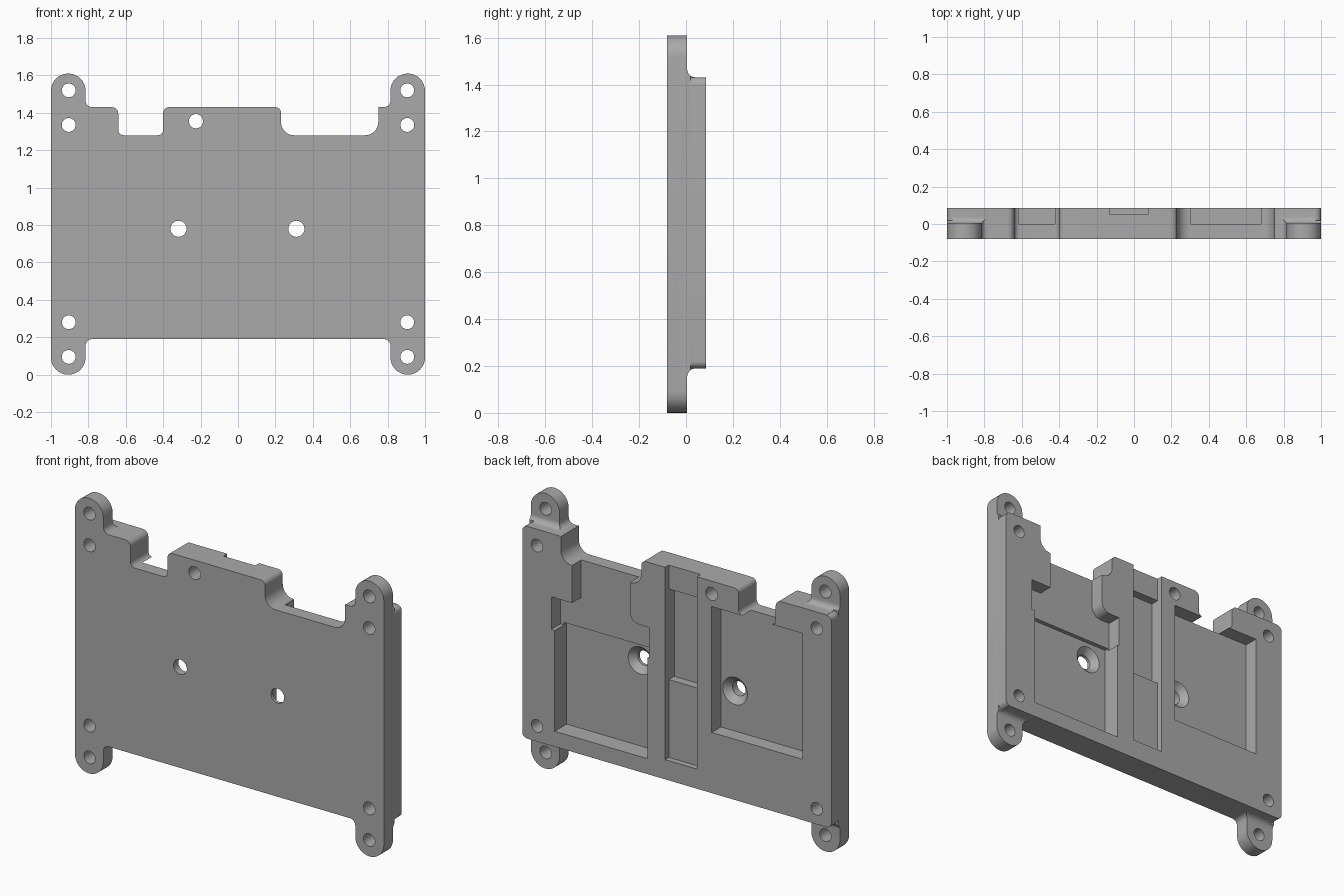
import bpy, bmesh, math
from mathutils import Vector, Matrix

cube = bpy.data.objects.get("Cube")
if cube:
    bpy.data.objects.remove(cube)

FRONT, BACK, EAR_BACK = -0.08, 0.085, 0.005
TOP, BOTTOM = 1.43, 0.19


def rounded(corners, steps=8):
    """Round each (a, b, radius) corner of a closed polygon."""
    out = []
    for i, (a, b, r) in enumerate(corners):
        p = Vector((a, b))
        if r == 0:
            out.append(p)
            continue
        u = (Vector(corners[i - 1][:2]) - p).normalized()
        v = (Vector(corners[(i + 1) % len(corners)][:2]) - p).normalized()
        half = u.angle(v) / 2
        centre = p + (u + v).normalized() * (r / math.sin(half))
        start = p + u * (r / math.tan(half)) - centre
        end = p + v * (r / math.tan(half)) - centre
        sweep = start.angle_signed(end)
        for k in range(steps + 1):
            out.append(centre + Matrix.Rotation(-sweep * k / steps, 2) @ start)
    return out


def make_object(name, bm):
    bmesh.ops.recalc_face_normals(bm, faces=bm.faces)
    mesh = bpy.data.meshes.new(name)
    bm.to_mesh(mesh)
    bm.free()
    ob = bpy.data.objects.new(name, mesh)
    bpy.context.collection.objects.link(ob)
    return ob


def prism(name, points, lo, hi, axis="y"):
    """Extrude an xz outline along y, or a yz outline along x."""
    bm = bmesh.new()
    place = (lambda p, d: (p[0], d, p[1])) if axis == "y" else (lambda p, d: (d, p[0], p[1]))
    face = bm.faces.new([bm.verts.new(place(p, lo)) for p in points])
    moved = bmesh.ops.extrude_face_region(bm, geom=[face])["geom"]
    shift = (0, hi - lo, 0) if axis == "y" else (hi - lo, 0, 0)
    bmesh.ops.translate(bm, vec=shift, verts=[g for g in moved if isinstance(g, bmesh.types.BMVert)])
    return make_object(name, bm)


def turned(name, x, z, y0, y1, r0, r1):
    """Cylinder or cone along y, from radius r0 at y0 to r1 at y1."""
    bm = bmesh.new()
    bmesh.ops.create_cone(bm, cap_ends=True, segments=32, radius1=r0, radius2=r1, depth=y1 - y0,
                          matrix=Matrix.Translation((x, (y0 + y1) / 2, z)) @ Matrix.Rotation(-math.pi / 2, 4, "X"))
    return make_object(name, bm)


def cut(cutter):
    mod = plate.modifiers.new("cut", "BOOLEAN")
    mod.operation, mod.solver, mod.object = "DIFFERENCE", "EXACT", cutter
    bpy.context.view_layer.objects.active = plate
    bpy.ops.object.modifier_apply(modifier=mod.name)
    bpy.data.objects.remove(cutter)


def box(x0, x1, z0, z1):
    return [(x0, z0), (x1, z0), (x1, z1), (x0, z1)]


# Plate outline with four ears and two top notches
E, F = 0.092, 0.035
outline = rounded([
    (-1, 0, E), (-0.815, 0, E), (-0.815, BOTTOM, F),
    (0.815, BOTTOM, F), (0.815, 0, E), (1, 0, E),
    (1, 1.61, E), (0.815, 1.61, E), (0.815, TOP, F),
    (0.75, TOP, 0), (0.75, 1.28, 0.07), (0.23, 1.28, 0.07), (0.23, TOP, 0.03),
    (-0.4, TOP, 0.03), (-0.4, 1.28, 0.03), (-0.64, 1.28, 0.03), (-0.64, TOP, 0.035),
    (-0.815, TOP, F), (-0.815, 1.61, E), (-1, 1.61, E)])
plate = prism("mounting_plate", outline, FRONT, BACK)

# Thin the ears at the back, leaving a cove where they meet the body
for x in (-1.1, 0.77):
    for z, end in ((TOP + 0.001, 1.7), (BOTTOM - 0.001, -0.1)):
        cut(prism("ear_cutter", rounded([(EAR_BACK, z, 0.035), (0.2, z, 0), (0.2, end, 0), (EAR_BACK, end, 0)]),
                  x, x + 0.33, "x"))

# Round the outer corners of the raised back
for s in (-1, 1):
    for z, d in ((TOP, 1), (BOTTOM, -1)):
        r = 0.03
        arc = [(s * (1 - r + r * math.sin(t * math.pi / 16)), z - d * r * (1 - math.cos(t * math.pi / 16)))
               for t in range(9)]
        cut(prism("corner_cutter", arc + [(s * 1.02, z - d * r), (s * 1.02, z + d * 0.02),
                                          (s * (1 - r), z + d * 0.02)], 0.02, 0.1))

# Stepped pocket on the left, open into the wide notch
cut(prism("left_upper_pocket", rounded([
    (0.18, 0.87, 0), (0.812, 0.87, 0), (0.812, 1.06, 0), (0.678, 1.06, 0),
    (0.678, 1.3, 0), (0.304, 1.3, 0), (0.304, 1.05, 0.06), (0.18, 1.05, 0)]), 0, 0.1))
# keep the lower pocket a little narrower and deeper
cut(prism("left_lower_pocket", box(0.19, 0.79, 0.28, 0.885), -0.025, 0.1))

# Pocket on the right, open into the narrow notch
cut(prism("right_pocket", box(-0.814, -0.226, 0.545, 1.281), 0, 0.1))

# Middle channel with a deeper centre section
cut(prism("channel", box(-0.13, 0.076, 0.305, 1.5), 0.05, 0.1))
cut(prism("deep_channel", box(-0.13, 0.076, 0.76, 1.29), 0, 0.1))

# Through holes
for x in (-0.905, 0.905):
    for z in (0.095, 0.28, 1.335, 1.52):
        cut(turned("hole", x, z, -0.2, 0.2, 0.037, 0.037))
cut(turned("hole", -0.225, 1.355, -0.2, 0.2, 0.038, 0.038))

# Countersunk screw holes in the pocket floors
for x, floor in ((-0.318, 0), (0.312, -0.025)):
    cut(turned("screw_hole", x, 0.78, -0.2, 0.2, 0.043, 0.043))
    cut(turned("countersink", x, 0.78, floor - 0.037, floor + 0.002, 0.042, 0.082))

# Colour and shading
grey = bpy.data.materials.new("grey")
grey.use_nodes = True
colour = (0.4, 0.4, 0.4, 1)
grey.diffuse_color = colour
grey.node_tree.nodes["Principled BSDF"].inputs["Base Color"].default_value = colour
plate.data.materials.clear()
plate.data.materials.append(grey)
for p in plate.data.polygons:
    p.material_index = 0
bpy.ops.object.select_all(action="DESELECT")
plate.select_set(True)
bpy.context.view_layer.objects.active = plate
bpy.ops.object.shade_smooth_by_angle(angle=math.radians(30))
